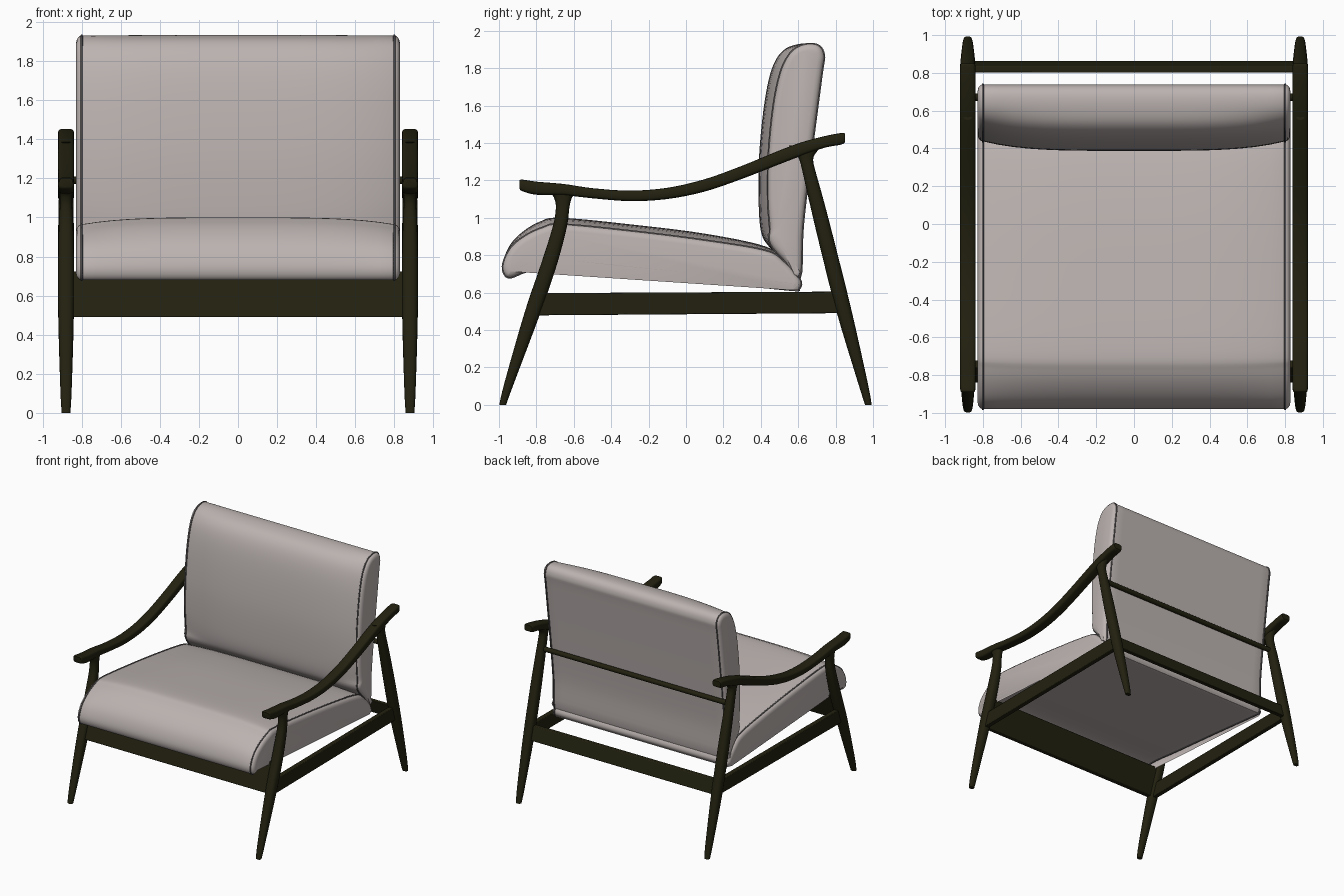
import bpy
import bmesh
from math import cos, sin, pi, copysign
from mathutils import Vector

cube = bpy.data.objects.get("Cube")
if cube:
    bpy.data.objects.remove(cube)


def material(name, color, rough):
    m = bpy.data.materials.new(name)
    m.use_nodes = True
    m.diffuse_color = (*color, 1)
    bsdf = next(n for n in m.node_tree.nodes if n.type == "BSDF_PRINCIPLED")
    bsdf.inputs["Base Color"].default_value = (*color, 1)
    bsdf.inputs["Roughness"].default_value = rough
    return m


WOOD = material("dark wood", (0.016, 0.015, 0.005), 0.6)
FABRIC = material("warm grey fabric", (0.50, 0.45, 0.435), 0.8)
SEAM = material("seam grey", (0.12, 0.11, 0.11), 0.8)


def loft(name, rings, mat, angle=0.7):
    """Skin a row of equal closed rings and cap both ends."""
    bm = bmesh.new()
    rows = [[bm.verts.new(p) for p in ring] for ring in rings]
    n = len(rows[0])
    for a, b in zip(rows, rows[1:]):
        for i in range(n):
            j = (i + 1) % n
            bm.faces.new((a[i], a[j], b[j], b[i]))
    bm.faces.new(rows[0])
    bm.faces.new(rows[-1])
    bmesh.ops.recalc_face_normals(bm, faces=bm.faces)
    mesh = bpy.data.meshes.new(name)
    bm.to_mesh(mesh)
    bm.free()
    mesh.materials.append(mat)
    ob = bpy.data.objects.new(name, mesh)
    bpy.context.collection.objects.link(ob)
    bpy.ops.object.select_all(action="DESELECT")
    ob.select_set(True)
    bpy.context.view_layer.objects.active = ob
    bpy.ops.object.shade_smooth_by_angle(angle=angle)
    return ob


def smooth(points, steps, closed):
    """Catmull-Rom curve through points of any dimension."""
    pts = [Vector(p) for p in points]
    n = len(pts)
    pick = (lambda i: pts[i % n]) if closed else (lambda i: pts[max(0, min(n - 1, i))])
    out = []
    for i in range(n if closed else n - 1):
        a, b, c, d = (pick(i + k) for k in (-1, 0, 1, 2))
        for s in range(steps):
            t = s / steps
            out.append(0.5 * (2 * b + (c - a) * t + (2 * a - 5 * b + 4 * c - d) * t * t
                              + (3 * b - a - 3 * c + d) * t ** 3))
    return out if closed else out + [pts[-1]]


def ellipse(rx, ry, power, n=20):
    for i in range(n):
        c, s = cos(2 * pi * i / n), sin(2 * pi * i / n)
        yield rx * copysign(abs(c) ** power, c), ry * copysign(abs(s) ** power, s)


# Cushions: side outline (y, z, crown) lofted across the width
HALF = 0.80


def cushion(name, outline, crown):
    pts = smooth(outline, 5, True)
    n = len(pts)
    normals = []
    for i in range(n):
        t = pts[(i + 1) % n] - pts[i - 1]
        normals.append(Vector((-t.z * 0, t.y, -t.x)).normalized())

    def ring(x, inset, drop):
        return [(x, p.x + m.y * (inset + drop * p.z), p.y + m.z * (inset + drop * p.z))
                for p, m in zip(pts, normals)]

    sections = [(HALF * k / 10, 0, crown * abs(k / 10) ** 4) for k in range(-10, 11)]
    side = [(HALF + 0.013, 0.004, crown), (HALF + 0.024, 0.018, crown), (HALF + 0.028, 0.035, crown)]
    sections = [(-x, i, d) for x, i, d in reversed(side)] + sections + side
    loft(name, [ring(*s) for s in sections], FABRIC)

    # Piping round each side
    for label, x in (("left", HALF), ("right", -HALF)):
        curve = bpy.data.curves.new(name + "_piping_" + label, "CURVE")
        curve.dimensions = "3D"
        curve.bevel_depth = 0.006
        curve.bevel_resolution = 1
        spline = curve.splines.new("POLY")
        path = ring(x, 0, crown)
        spline.points.add(len(path) - 1)
        for point, co in zip(spline.points, path):
            point.co = (*co, 1)
        spline.use_cyclic_u = True
        curve.materials.append(SEAM)
        ob = bpy.data.objects.new(curve.name, curve)
        bpy.context.collection.objects.link(ob)


# Outlines run clockwise seen with y right and z up
cushion("seat_cushion", [
    (-0.95, 0.68, 0), (-0.98, 0.74, 0), (-0.95, 0.84, .3), (-0.88, 0.92, .7),
    (-0.78, 0.98, 1), (-0.67, 1.0, 1), (-0.3, 0.965, 1), (0.1, 0.915, 1),
    (0.43, 0.845, .6), (0.53, 0.76, 0), (0.61, 0.67, 0), (0.605, 0.62, 0),
    (0.55, 0.615, 0), (0.1, 0.663, 0), (-0.4, 0.712, 0), (-0.73, 0.745, 0),
    (-0.86, 0.71, 0)], 0.035)
cushion("back_cushion", [
    (0.61, 0.68, 0), (0.53, 0.765, 0), (0.44, 0.85, .3), (0.40, 0.93, 1),
    (0.388, 1.1, 1), (0.392, 1.35, 1), (0.42, 1.62, 1), (0.46, 1.80, 1),
    (0.52, 1.895, .8), (0.61, 1.93, .2), (0.70, 1.925, 0), (0.738, 1.87, 0),
    (0.725, 1.76, 0), (0.665, 1.3, 0), (0.625, 0.95, 0)], 0.05)

# Legs: horizontal sections (z, y, half depth, half width)
LEGS = {
    "front_leg": [
        (0, -0.98, .018, .022), (0.12, -0.944, .026, .029), (0.5, -0.818, .043, .040),
        (0.75, -0.733, .043, .041), (0.95, -0.675, .038, .037), (1.05, -0.66, .036, .032),
        (1.1, -0.658, .045, .032), (1.125, -0.658, .062, .033), (1.15, -0.66, .10, .035)],
    "back_leg": [
        (0, 0.975, .018, .022), (0.12, 0.945, .026, .029), (0.5, 0.845, .041, .040),
        (0.85, 0.757, .042, .041), (1.1, 0.695, .039, .037), (1.25, 0.657, .035, .033),
        (1.31, 0.643, .037, .032), (1.345, 0.638, .055, .033), (1.385, 0.64, .09, .035)],
}
# Armrest: vertical sections (y, z, half height, half width)
ARM = [
    (-0.89, 1.178, .022, .034), (-0.875, 1.173, .031, .040), (-0.8, 1.158, .035, .042),
    (-0.65, 1.150, .030, .042), (-0.5, 1.131, .027, .042), (-0.3, 1.117, .028, .042),
    (-0.1, 1.130, .030, .042), (0.1, 1.173, .033, .042), (0.3, 1.243, .035, .042),
    (0.5, 1.323, .037, .042), (0.62, 1.368, .036, .042), (0.74, 1.405, .031, .042),
    (0.83, 1.422, .031, .041), (0.85, 1.427, .024, .036)]


def box(name, profile, x0, x1):
    ob = loft(name, [[(x, y, z) for y, z in profile] for x in (x0, x1)], WOOD)
    bevel = ob.modifiers.new("soft edges", "BEVEL")
    bevel.width = 0.005
    bevel.segments = 2


for label, cx in (("left", 0.88), ("right", -0.88)):
    for part, sections in LEGS.items():
        loft(part + "_" + label,
             [[(cx + u, y + v, z) for u, v in ellipse(w, d, 0.8)]
              for z, y, d, w in smooth(sections, 4, False)], WOOD)
    loft("armrest_" + label,
         [[(cx + u, y, z + v) for u, v in ellipse(w, h, 0.5)]
          for y, z, h, w in smooth(ARM, 4, False)], WOOD)
    box("side_rail_" + label, [(-0.82, 0.478), (0.84, 0.49), (0.82, 0.605), (-0.79, 0.597)],
        cx - 0.02, cx + 0.02)

# Cross rails between the two sides
box("front_rail", [(-0.84, 0.49), (-0.80, 0.49), (-0.72, 0.715), (-0.76, 0.725)], -0.87, 0.87)
box("back_rail", [(0.83, 0.49), (0.865, 0.49), (0.835, 0.605), (0.80, 0.605)], -0.87, 0.87)
loft("back_bar", [[(x, 0.672 + u, 1.19 + v) for u, v in ellipse(.02, .02, 1)]
                  for x in (-0.87, 0.87)], WOOD)
